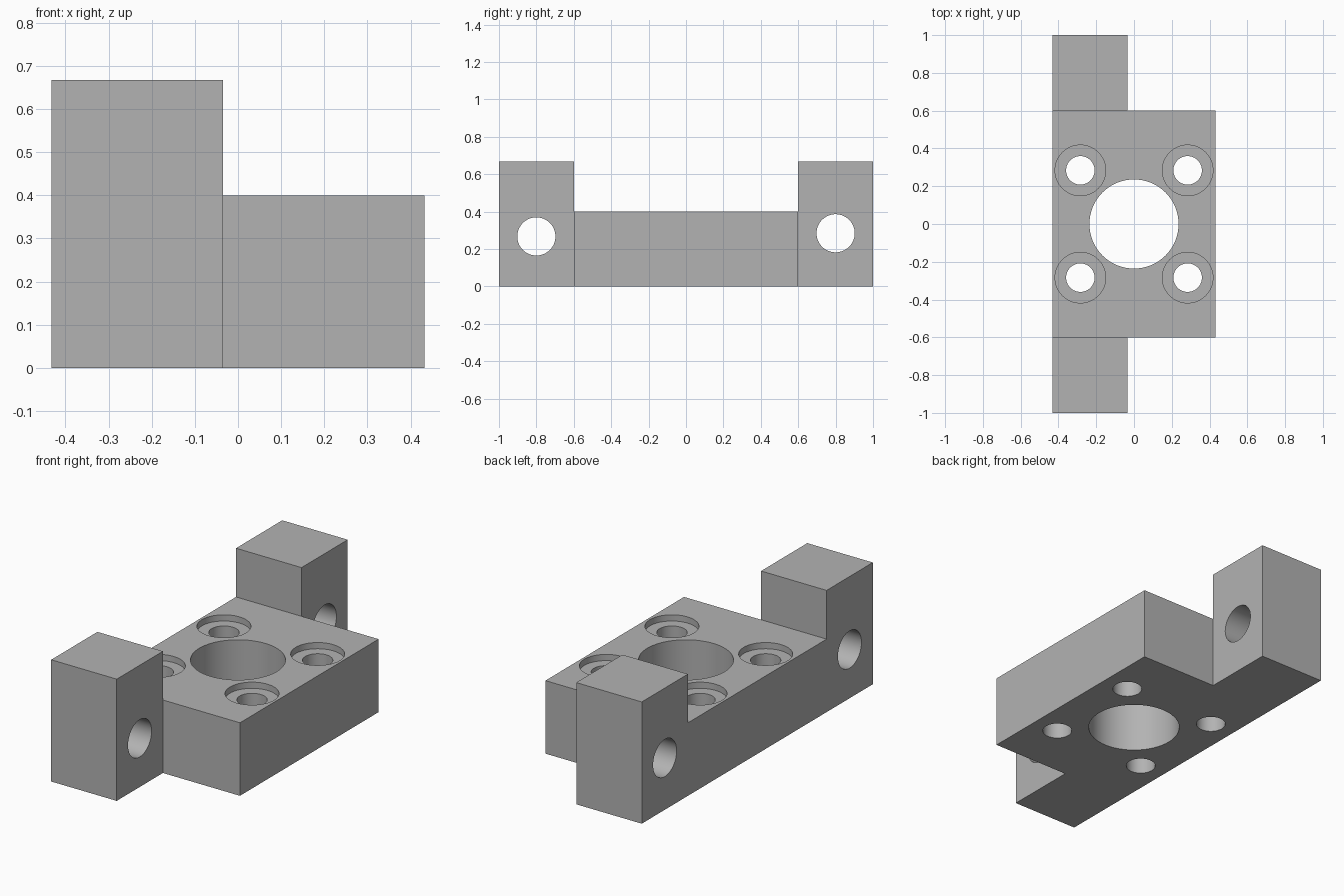
import bpy
from mathutils import Matrix, Vector
import math
import bmesh

cube = bpy.data.objects.get("Cube")
if cube:
    bpy.data.objects.remove(cube, do_unlink=True)

HALF_X, HALF_Y = 0.432, 1.0
BLOCK_Y, BLOCK_TOP = 0.6, 0.4
TOWER_X, TOWER_TOP = -0.035, 0.667
HOLE = 0.284          # corner hole offset
RECESS = 0.034        # counterbore depth

grey = bpy.data.materials.new("machined grey")
grey.use_nodes = True
colour = (0.45, 0.45, 0.45, 1)
grey.diffuse_color = colour
grey.node_tree.nodes["Principled BSDF"].inputs["Base Color"].default_value = colour


def mesh_object(name, bm):
    mesh = bpy.data.meshes.new(name)
    bmesh.ops.recalc_face_normals(bm, faces=bm.faces)
    bm.to_mesh(mesh)
    bm.free()
    mesh.materials.append(grey)
    obj = bpy.data.objects.new(name, mesh)
    bpy.context.collection.objects.link(obj)
    return obj


def box(name, low, high):
    low, high = Vector(low), Vector(high)
    bm = bmesh.new()
    place = Matrix.Translation((low + high) / 2) @ Matrix.Diagonal((*(high - low), 1))
    bmesh.ops.create_cube(bm, size=1, matrix=place)
    return mesh_object(name, bm)


def cylinder(name, centre, radius, depth, along_x=False):
    bm = bmesh.new()
    turn = Matrix.Rotation(math.pi / 2, 4, "Y") if along_x else Matrix()
    bmesh.ops.create_cone(bm, cap_ends=True, segments=64, radius1=radius, radius2=radius,
                          depth=depth, matrix=Matrix.Translation(centre) @ turn)
    return mesh_object(name, bm)


def combine(body, tool, operation):
    """Apply one boolean and discard the tool."""
    mod = body.modifiers.new("combine", "BOOLEAN")
    mod.operation = operation
    mod.solver = "EXACT"
    mod.object = tool
    bpy.context.view_layer.objects.active = body
    bpy.ops.object.modifier_apply(modifier=mod.name)
    bpy.data.objects.remove(tool, do_unlink=True)


# Main block with a taller ear at each end
body = box("mounting_block", (-HALF_X, -BLOCK_Y, 0), (HALF_X, BLOCK_Y, BLOCK_TOP))
for low, high in ((-HALF_Y, -BLOCK_Y), (BLOCK_Y, HALF_Y)):
    ear = box("ear", (-HALF_X, low, 0), (TOWER_X, high, TOWER_TOP))
    combine(body, ear, "UNION")

# Central bore
combine(body, cylinder("bore_cutter", (0, 0, 0.2), 0.236, 1), "DIFFERENCE")

# Corner bolt holes with shallow counterbores
for x in (-HOLE, HOLE):
    for y in (-HOLE, HOLE):
        combine(body, cylinder("bolt_cutter", (x, y, 0.2), 0.0755, 1), "DIFFERENCE")
        combine(body, cylinder("recess_cutter", (x, y, BLOCK_TOP), 0.134, 2 * RECESS),
                "DIFFERENCE")

# Cross holes through the ears, at slightly different heights
for y, z in ((-0.8, 0.267), (0.8, 0.284)):
    combine(body, cylinder("cross_cutter", (-0.23, y, z), 0.102, 1, True), "DIFFERENCE")

# Smooth bores, sharp edges
bpy.ops.object.select_all(action="DESELECT")
body.select_set(True)
bpy.context.view_layer.objects.active = body
bpy.ops.object.shade_smooth_by_angle(angle=math.radians(30))
